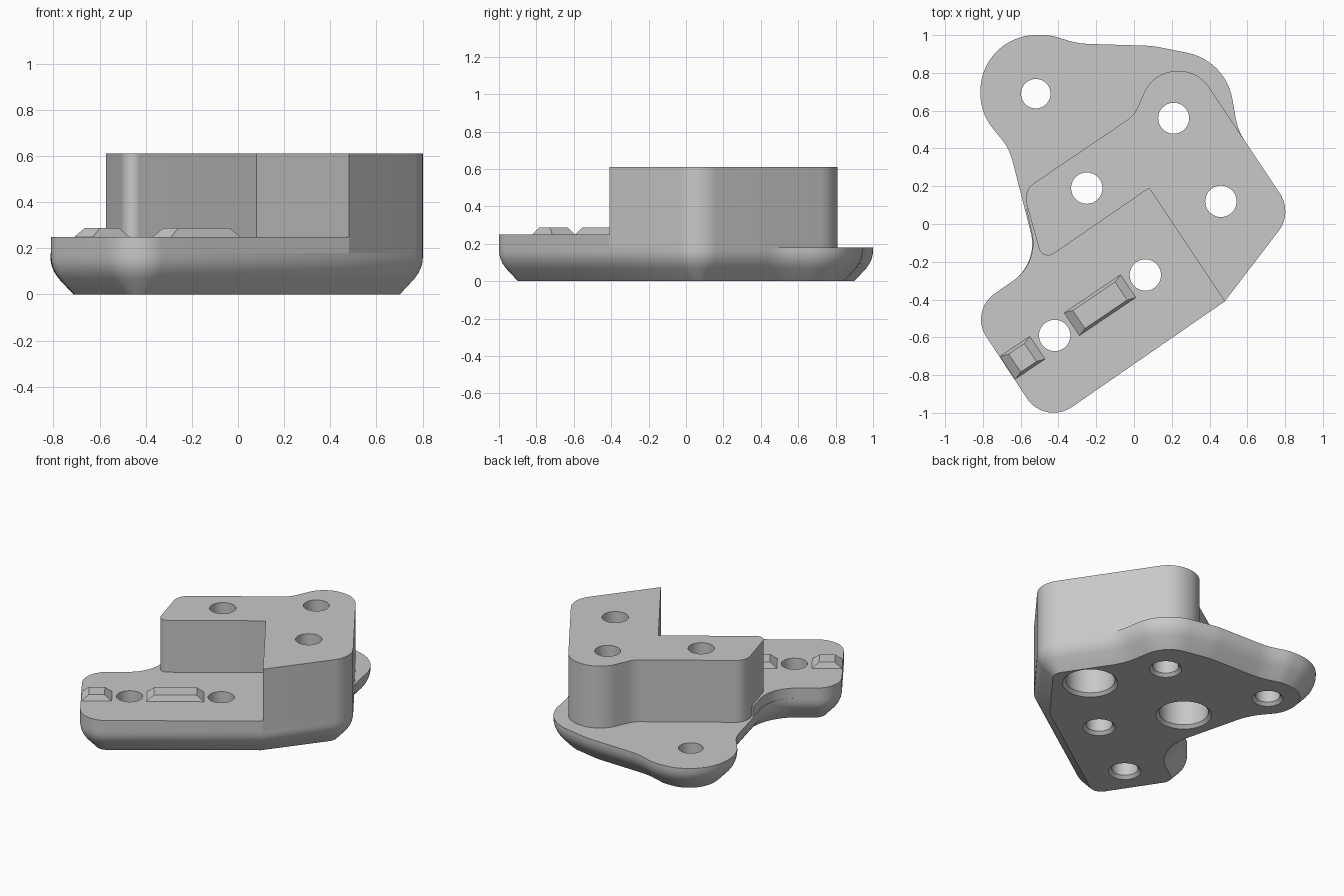
import bpy, bmesh, math
from mathutils import Vector

cube = bpy.data.objects.get("Cube")
if cube:
    bpy.data.objects.remove(cube, do_unlink=True)

grey = bpy.data.materials.new("plain grey")
grey.use_nodes = True
grey.diffuse_color = (0.58, 0.58, 0.58, 1)
grey.node_tree.nodes["Principled BSDF"].inputs["Base Color"].default_value = grey.diffuse_color


def rounded(corners):
    """Counter-clockwise outline from (x, y, fillet radius) corners."""
    out, n = [], len(corners)
    for i, (x, y, r) in enumerate(corners):
        p = Vector((x, y))
        if r == 0:
            out.append(p)
            continue
        a = (Vector(corners[i - 1][:2]) - p).normalized()
        b = (Vector(corners[(i + 1) % n][:2]) - p).normalized()
        half = a.angle(b) / 2
        centre = p + (a + b).normalized() * (r / math.sin(half))
        start = p + a * (r / math.tan(half)) - centre
        turn = math.pi - 2 * half
        side = 1 if a.x * b.y - a.y * b.x < 0 else -1
        steps = max(3, math.ceil(turn / 0.1))
        for k in range(steps + 1):
            t = side * turn * k / steps
            out.append(centre + Vector((start.x * math.cos(t) - start.y * math.sin(t),
                                        start.x * math.sin(t) + start.y * math.cos(t))))
    return out


def inset(outline, d):
    """Move an outline inward by d with mitred corners."""
    out, n = [], len(outline)
    for i, p in enumerate(outline):
        e = (p - outline[i - 1]).normalized()
        f = (outline[(i + 1) % n] - p).normalized()
        m = Vector((-e.y - f.y, e.x + f.x)).normalized()
        out.append(p + m * (d / max(0.3, m.dot(Vector((-e.y, e.x))))))
    return out


def skin(bm, rings):
    """Closed solid through rings of equal length, bottom to top."""
    vs = [[bm.verts.new(c) for c in ring] for ring in rings]
    n = len(vs[0])
    for lo, hi in zip(vs, vs[1:]):
        for i in range(n):
            j = (i + 1) % n
            bm.faces.new((lo[i], lo[j], hi[j], hi[i]))
    bm.faces.new(vs[0][::-1])
    bm.faces.new(vs[-1])


def finish(name, bm):
    mesh = bpy.data.meshes.new(name)
    bmesh.ops.recalc_face_normals(bm, faces=bm.faces[:])
    bm.to_mesh(mesh)
    bm.free()
    mesh.materials.append(grey)
    ob = bpy.data.objects.new(name, mesh)
    bpy.context.collection.objects.link(ob)
    return ob


def slab(name, outline, profile):
    """Solid from an outline and (inset, z) steps."""
    bm = bmesh.new()
    skin(bm, [[(p.x, p.y, z) for p in (inset(outline, d) if d else outline)]
              for d, z in profile])
    return finish(name, bm)


# Corners shared by several parts
FRONT, RIGHT = (0.48, -0.41, 0), (0.84, 0.06, 0.17)
STEP = (0.08, 0.19, 0)
ARM = [(-0.505, -0.207, 0.24), (-0.871, -0.461, 0.165), (-0.472, -1.068, 0.17)]
LOW, MID, TOP = 0.18, 0.25, 0.61

# Base with a rounded underside edge
base = slab("base", rounded([
    FRONT, RIGHT, (0.55, 0.495, 0.3), (0.485, 0.865, 0.3), (0.10, 0.943, 0.5),
    (-0.30, 0.955, 0.4), (-0.44, 1.0, 0.25), (-0.813, 1.0, 0.295),
    (-0.813, 0.585, 0.29), (-0.66, 0.40, 0.3)] + ARM),
    [(0.1, 0), (0.035, 0.07), (0.018, 0.095), (0.007, 0.12), (0.002, 0.14),
     (0, 0.16), (0, LOW)])

# Thicker front arm
arm = slab("front_arm", rounded([FRONT, STEP, (-0.57, 0.08, 0)] + ARM),
           [(0, LOW), (0, MID)])

# Tall block
block = slab("upper_block", rounded([
    FRONT, RIGHT, (0.34, 0.81, 0.19), (0.105, 0.81, 0.19), (0.0, 0.575, 0.15),
    (-0.588, 0.177, 0.1), (-0.484, -0.197, 0.05), STEP]),
    [(0, LOW), (0, TOP)])

# Drill: chamfered holes, two of them with a wide counterbore from below
bm = bmesh.new()
for x, y, r, bore, depth in [
        (-0.52, 0.69, 0.078, 0, 0), (0.21, 0.56, 0.082, 0, 0),
        (-0.25, 0.19, 0.083, 0.155, 0.36), (0.46, 0.12, 0.083, 0.155, 0.36),
        (0.06, -0.27, 0.083, 0, 0), (-0.42, -0.59, 0.083, 0, 0)]:
    wide = bore or r
    steps = [(wide + 0.04, -0.02), (wide, 0.02)]
    if bore:
        steps += [(bore, depth), (r, depth)]
    steps.append((r, 0.7))
    skin(bm, [[(x + q * math.cos(a), y + q * math.sin(a), z)
               for a in (math.tau * k / 40 for k in range(40))] for q, z in steps])
drill = finish("hole_cutter", bm)
drill.hide_render = True

for ob in (base, arm, block):
    bpy.ops.object.select_all(action="DESELECT")
    ob.select_set(True)
    bpy.context.view_layer.objects.active = ob
    mod = ob.modifiers.new("holes", "BOOLEAN")
    mod.operation, mod.solver, mod.object = "DIFFERENCE", "EXACT", drill
    bpy.ops.object.modifier_apply(modifier=mod.name)
    bpy.ops.object.shade_smooth_by_angle(angle=math.radians(25))
bpy.data.objects.remove(drill, do_unlink=True)

# Raised locating keys with sloped ends
tilt = math.radians(34)
for name, x, y, length in [("short_key", -0.59, -0.708, 0.19), ("long_key", -0.18, -0.43, 0.36)]:
    bm = bmesh.new()
    rings = []
    for end, side, z in [(0, 0, MID - 0.02), (0, 0, MID), (0.045, 0.015, 0.288)]:
        u, v = length / 2 - end, 0.0725 - side
        rings.append([(a * u, b * v, z) for a, b in ((-1, -1), (1, -1), (1, 1), (-1, 1))])
    skin(bm, rings)
    key = finish(name, bm)
    key.location = (x, y, 0)
    key.rotation_euler.z = tilt
